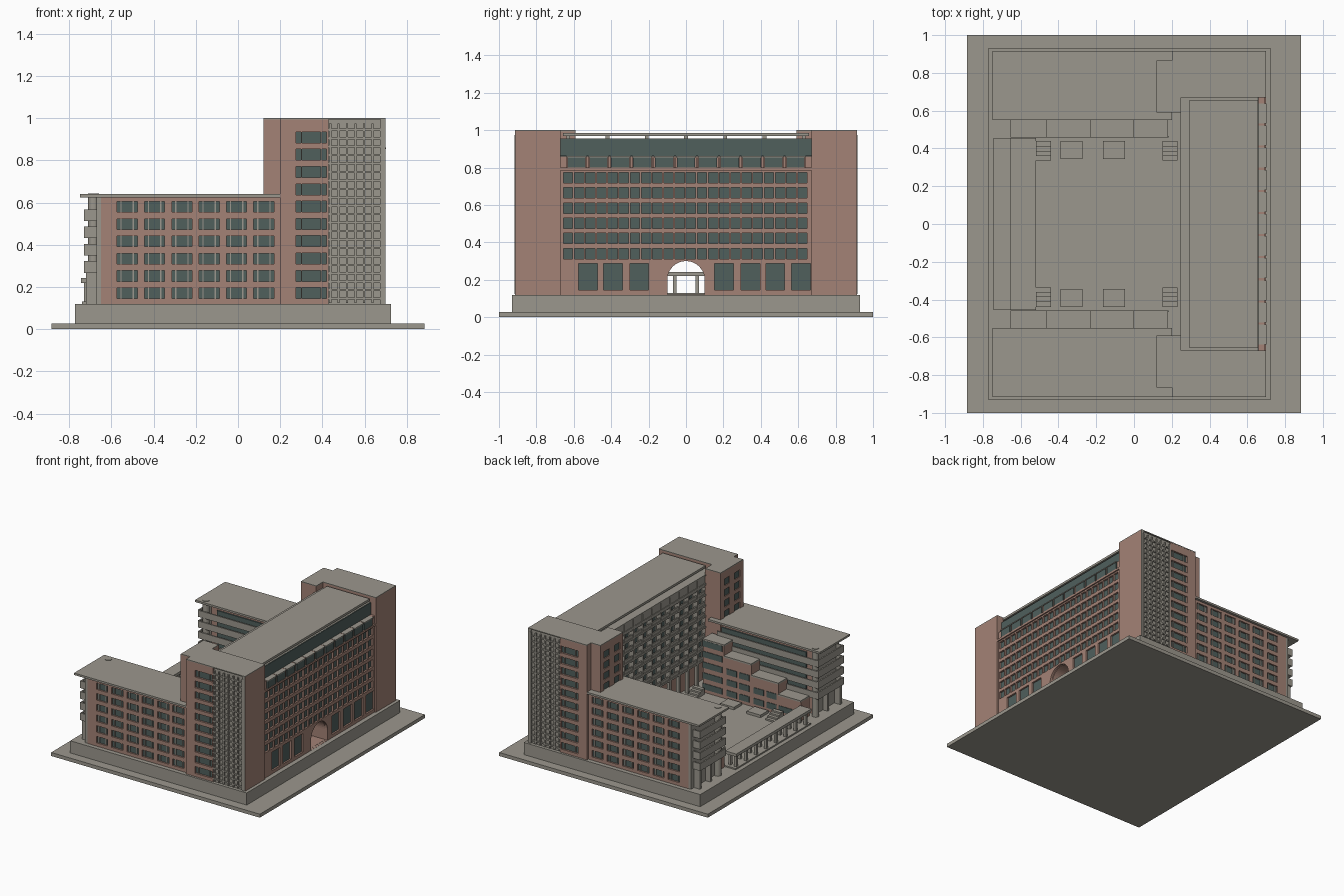
import bpy, bmesh, math
from mathutils import Matrix, Vector

if "Cube" in bpy.data.objects:
    bpy.data.objects.remove(bpy.data.objects["Cube"])


def material(name, rgb):
    m = bpy.data.materials.new(name)
    m.diffuse_color = (*rgb, 1)
    m.use_nodes = True
    m.node_tree.nodes["Principled BSDF"].inputs["Base Color"].default_value = m.diffuse_color
    return m


CONCRETE = material("concrete", (0.33, 0.31, 0.268))
BRICK = material("brick", (0.37, 0.225, 0.18))
GLASS = material("dark_glass", (0.08, 0.115, 0.108))
P = 0.082                      # storey height


def finish(name, mat, bm):
    me = bpy.data.meshes.new(name)
    bm.to_mesh(me)
    bm.free()
    me.materials.append(mat)
    ob = bpy.data.objects.new(name, me)
    bpy.context.collection.objects.link(ob)
    return ob


def boxes(name, mat, items):
    """Each item is (x0, x1, y0, y1, z0, z1)."""
    bm = bmesh.new()
    for x0, x1, y0, y1, z0, z1 in items:
        lo = [min(x0, x1), min(y0, y1), min(z0, z1)]
        hi = [max(x0, x1), max(y0, y1), max(z0, z1)]
        c = Vector([(a + b) / 2 for a, b in zip(lo, hi)])
        d = [b - a for a, b in zip(lo, hi)]
        bmesh.ops.create_cube(bm, size=1, matrix=Matrix.Translation(c) @ Matrix.Diagonal((*d, 1)))
    return finish(name, mat, bm)


def gaps(lo, hi, openings):
    """Solid intervals left between openings."""
    edges = [lo] + [e for o in openings for e in o] + [hi]
    return list(zip(edges[::2], edges[1::2]))


def spans(start, pitch, n, width):
    return [(start + i * pitch, start + i * pitch + width) for i in range(n)]


def facade(name, mat, axis, d0, d1, u, v, us, vs):
    """Wall with window openings: full bands between rows, piers between columns."""
    rects = [(*u, *g) for g in gaps(*v, vs)]
    rects += [(*g, *row) for row in vs for g in gaps(*u, us)]
    if axis == 'x':
        items = [(d0, d1, a, b, c, d) for a, b, c, d in rects]
    else:
        items = [(a, b, d0, d1, c, d) for a, b, c, d in rects]
    return boxes(name, mat, items)


def arch_prism(name, r, spring, z0, x0, x1):
    pts = [(r, z0)] + [(r * math.cos(math.pi * i / 24), spring + r * math.sin(math.pi * i / 24))
                       for i in range(25)] + [(-r, z0)]
    bm = bmesh.new()
    f = bm.faces.new([bm.verts.new((x0, y, z)) for y, z in pts])
    top = bmesh.ops.extrude_face_region(bm, geom=[f])['geom']
    bmesh.ops.translate(bm, vec=(x1 - x0, 0, 0), verts=[g for g in top if isinstance(g, bmesh.types.BMVert)])
    bmesh.ops.recalc_face_normals(bm, faces=bm.faces)
    ob = finish(name, BRICK, bm)
    ob.hide_render = True
    return ob


def cut(ob, cutter):
    m = ob.modifiers.new("cut", 'BOOLEAN')
    m.operation, m.solver, m.object = 'DIFFERENCE', 'EXACT', cutter
    bpy.context.view_layer.objects.active = ob
    bpy.ops.object.modifier_apply(modifier=m.name)


# Ground slab and plinth
boxes("ground_slab", CONCRETE, [(-.885, .885, -1, 1, 0, .027)])
boxes("plinth", CONCRETE, [(-.772, .725, -.93, .93, .027, .12)])

# Main block with an arched passage
core = boxes("main_block", BRICK, [(.30, .67, -.68, .68, .12, .86)])
lower_wall = boxes("lower_east_wall", BRICK, [(.675, .69, -.67, .67, .12, .312)])
arch = arch_prism("arch_cutter", .10, .20, .121, .2, .8)
tall = [(y - .05, y + .05) for y in (-.524, -.39, -.25, .203, .345, .477, .615)]
tall_cutter = boxes("tall_window_cutter", BRICK, [(.6, .8, a, b, .145, .287) for a, b in tall])
cut(core, arch)
cut(lower_wall, arch)
tall_cutter.hide_render = True
cut(lower_wall, tall_cutter)
for c in (arch, tall_cutter):
    bpy.data.objects.remove(c)
boxes("tall_windows", GLASS, [(.67, .677, a - .01, b + .01, .135, .30) for a, b in tall])
boxes("arch_side_walls", BRICK, [(.67, .676, s * .10, s * .13, .12, .30) for s in (1, -1)])

# East window grid
cols = spans(-.656, .0597, 22, .05)
rows = spans(.312, .0813, 6, .056)
boxes("east_glass", GLASS, [(.67, .676, -.67, .67, .305, .79)])
facade("east_brick_grid", BRICK, 'x', .675, .69, (-.67, .67), (.305, .79), cols, rows)

# Projecting bays under the glazed top storey
bays = spans(-.585 - .053, .117, 11, .106)
boxes("bay_glass", GLASS, [(.66, .697, a + .004, b - .004, .80, .855) for a, b in bays])
boxes("bay_tops", CONCRETE, [(.655, .702, a, b, .855, .862) for a, b in bays])
boxes("bay_piers", BRICK, [(.66, .69, a, b, .785, .86) for a, b in gaps(-.67, .67, bays)])
boxes("bay_sills", BRICK, [(.66, .70, -.67, .67, .785, .80)])

# Top storey, deck and floating roof
boxes("top_storey", CONCRETE, [(.25, .64, -.67, .67, .86, .95)])
boxes("top_glazing", GLASS, [(.64, .66, -.67, .67, .862, .953)])
boxes("roof_deck", CONCRETE, [(.245, .655, -.67, .67, .945, .955)])
boxes("roof_posts", CONCRETE, [(x, x + .02, y - .01, y + .01, .95, .97)
                               for x in (.31, .62) for y in [-.63 + i * .21 for i in range(7)]])
boxes("roof_slab", CONCRETE, [(.295, .657, -.657, .657, .968, .985)])

# Courtyard side: deep balcony grid
gcols = [(a + .007, a + .104) for a in [-.61 + i * .111 for i in range(11)]]
grows = spans(.315, P, 8, .066)
facade("court_balcony_grid", CONCRETE, 'x', .245, .305, (-.67, .67), (.30, .95), gcols, grows)
boxes("court_balcony_rails", CONCRETE, [(.25, .26, -.6, .6, z0, z0 + .022) for z0, _ in grows])
boxes("court_wall", CONCRETE, [(.285, .302, -.67, .67, .30, .95)])
boxes("court_windows", GLASS, [(.28, .29, a + .02, b - .02, c + .005, d - .012)
                               for a, b in gcols for c, d in grows])
boxes("court_ground_posts", CONCRETE, [(.25, .275, a - .013, a + .006, .12, .30)
                                       for a in [-.61 + i * .111 for i in range(12)] if abs(a) > .1])

# Everything below is mirrored about the long axis
for s, side in ((-1, "front"), (1, "back")):
    # End tower
    boxes(side + "_tower", BRICK, [(.215, .70, s * .67, s * .895, .12, .995),
                                   (.43, .70, s * .89, s * .902, .12, .995),
                                   (.69, .70, s * .67, s * .912, .12, .995)])
    boxes(side + "_tower_cap", CONCRETE, [(.20, .70, s * .67, s * .915, .993, 1),
                                          (.12, .25, s * .59, s * .865, .993, 1)])
    boxes(side + "_tower_glass", GLASS, [(.25, .43, s * .89, s * .90, .13, .96)])
    trows = spans(.145, P, 10, .052)
    facade(side + "_tower_brick", BRICK, 'y', s * .895, s * .914, (.20, .43), (.12, .995), [(.275, .42)], trows)
    boxes(side + "_tower_west_wall", BRICK, [(.20, .22, s * .67, s * .91, .12, .995)])
    boxes(side + "_tower_mullions", CONCRETE, [(x, x + .006, s * .895, s * .908, c, d)
                                               for x in (.298, .392) for c, d in trows])
    # Concrete lattice on the tower end
    boxes(side + "_lattice_panel", CONCRETE, [(.43, .6995, s * .89, s * .905, .12, .994),
                                              (.675, .6995, s * .89, s * .914, .12, .994)])
    boxes(side + "_lattice", CONCRETE,
          [(.432 + i * .04, .442 + i * .04, s * .90, s * .916, .125, .975) for i in range(7)]
          + [(.43, .68, s * .90, s * .914, .14 + j * .04, .15 + j * .04) for j in range(21)])
    # Stair block on the courtyard side of the tower
    boxes(side + "_stair_block", BRICK, [(.13, .25, s * .59, s * .865, .12, .995)])
    yy = sorted([s * .59, s * .865])
    sc = [(yy[0] + .04, yy[0] + .105), (yy[0] + .165, yy[0] + .23)]
    boxes(side + "_stair_glass", GLASS, [(.126, .132, *o, .64, .95) for o in sc])
    facade(side + "_stair_brick", BRICK, 'x', .12, .132, yy, (.12, .995), sc, spans(.145 + 6 * P, P, 4, .052))

    # Low wing
    boxes(side + "_wing_core", BRICK, [(-.65, .22, s * .61, s * .88, .12, .625)])
    boxes(side + "_wing_glass", GLASS, [(-.62, .2, s * .87, s * .885, .13, .615)])
    wcols, wrows = spans(-.573, .1295, 6, .096), spans(.145, P, 6, .05)
    facade(side + "_wing_brick", BRICK, 'y', s * .88, s * .897, (-.65, .21), (.12, .625), wcols, wrows)
    boxes(side + "_wing_mullions", CONCRETE, [(x, x + .006, s * .88, s * .892, c, d)
                                              for a, b in wcols for x in (a + .016, b - .022) for c, d in wrows])
    boxes(side + "_wing_end_wall", CONCRETE, [(-.67, -.65, s * .60, s * .895, .12, .63)])
    boxes(side + "_wing_roof", CONCRETE, [(-.75, .20, s * .55, s * .915, .625, .64)])
    # Balconies around the end and the courtyard side
    levels = [.267 + i * P for i in range(4)]
    boxes(side + "_balconies", CONCRETE,
          [(-.73, -.66, s * .56, s * .87, z, z + .012) for z in levels]
          + [(-.73, -.72, s * .56, s * .87, z, z + .055) for z in levels]
          + [(-.73, -.67, s * .86, s * .87, z, z + .055) for z in levels]
          + [(-.73, .13, s * .56, s * .57, z, z + .05) for z in levels]
          + [(-.70, .13, s * .56, s * .62, z, z + .012) for z in levels])
    boxes(side + "_balcony_glass", GLASS, [(-.60, .12, s * .60, s * .611, z + .02, z + .068) for z in levels])
    boxes(side + "_end_supports", CONCRETE, [(-.72, -.67, s * .84, s * .86, .12, .267),
                                             (-.71, -.67, s * .70, s * .72, .12, .267)])
    # Round column through the wing roof
    bm = bmesh.new()
    bmesh.ops.create_cone(bm, cap_ends=True, segments=24, radius1=.025, radius2=.025, depth=.524,
                          matrix=Matrix.Translation((-.685, s * .592, .382)))
    finish(side + "_round_column", CONCRETE, bm)

    # Stepped terraces against the wing
    steps = [(-.65, -.46, .265), (-.46, -.23, .35), (-.23, 0, .435), (0, .18, .52)]
    boxes(side + "_terraces", BRICK, [(a, b, s * .463, s * .57, .12, z) for a, b, z in steps])
    boxes(side + "_terrace_tops", CONCRETE, [(a - .003, b, s * .457, s * .57, z, z + .012) for a, b, z in steps])
    boxes(side + "_terrace_windows", GLASS,
          [(x, x + .085, s * .459, s * .465, .145 + k * P, .19 + k * P)
           for i, (a, b, z) in enumerate(steps) for k in range(i + 2)
           for x in (a + .015, a + (b - a) / 2 + .008) if .19 + k * P < z and x + .085 < b + .01])

    # Courtyard planters and small stairs
    boxes(side + "_planters", CONCRETE, [(x, x + .117, s * .345, s * .44, .12, .14) for x in (-.39, -.165)])
    boxes(side + "_stairs", CONCRETE, [(x, x + .08, s * (.335 + k * .025), s * .44, .12, .132 + k * .012)
                                       for x in (-.52, .15) for k in range(4)])

# Colonnade closing the courtyard
boxes("colonnade_roof", CONCRETE, [(-.745, -.65, -.455, .455, .22, .242)])
boxes("colonnade_columns", CONCRETE, [(x, x + .02, y - .01, y + .01, .12, .22)
                                      for x in (-.73, -.68) for y in [-.42 + i * .12 for i in range(8)]])
boxes("colonnade_curb", CONCRETE, [(-.74, -.52, -.455, .455, .12, .13)])
